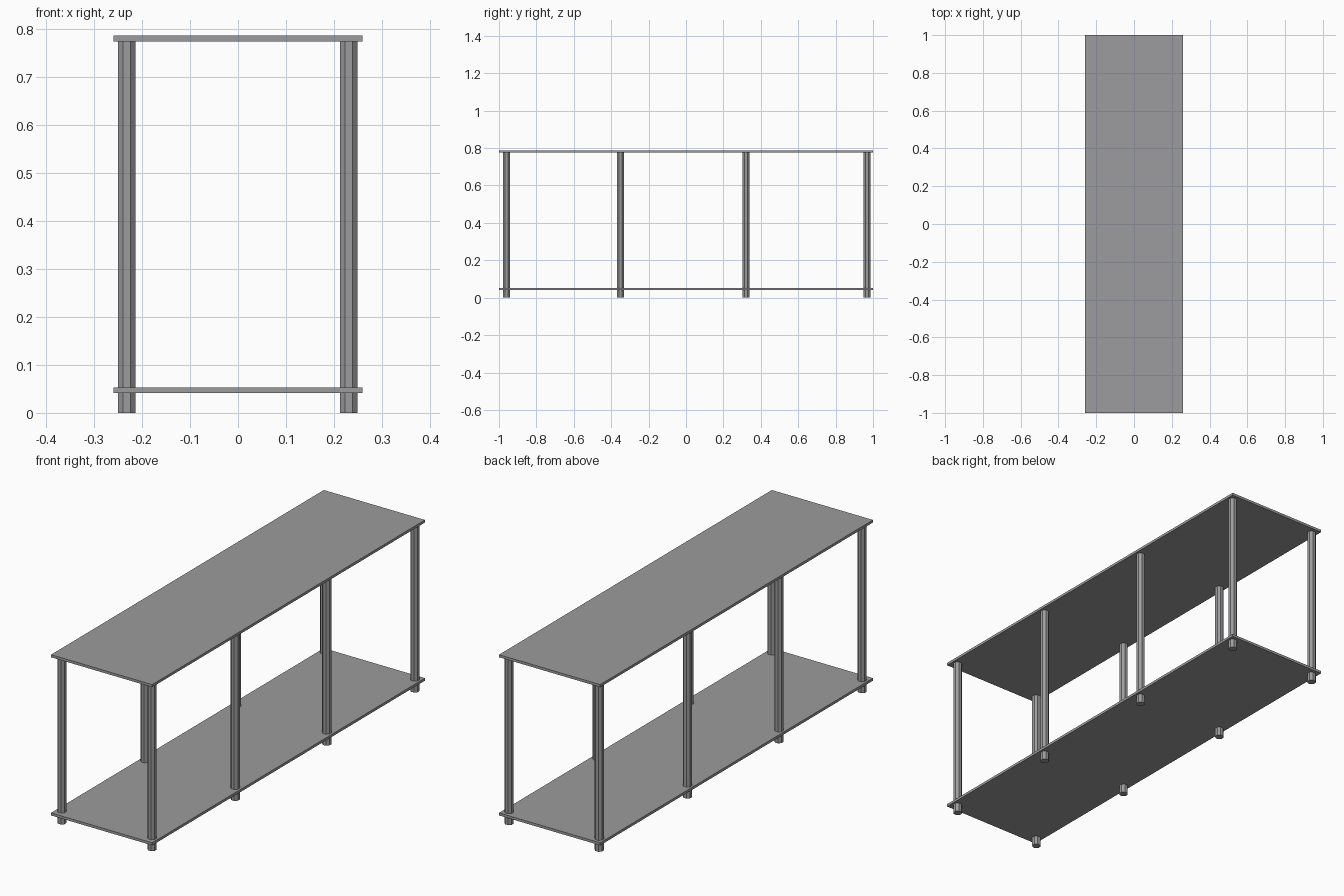
import bpy
import math

if "Cube" in bpy.data.objects:
    bpy.data.objects.remove(bpy.data.objects["Cube"])

TOP_Z = 0.775        # underside of the top shelf
LOW_Z = 0.041        # underside of the lower shelf
THICK = 0.012
LEG_FLAT = 0.0183    # centre to flat side of the octagonal leg

# Dark grey finish
grey = bpy.data.materials.new("dark_grey")
grey.diffuse_color = (0.335, 0.33, 0.34, 1)
grey.use_nodes = True
grey.node_tree.nodes["Principled BSDF"].inputs["Base Color"].default_value = grey.diffuse_color


def finish(name):
    ob = bpy.context.object
    ob.name = name
    ob.data.materials.append(grey)
    return ob


def shelf(name, z):
    bpy.ops.mesh.primitive_cube_add(size=1, location=(0, 0, z + THICK / 2))
    finish(name).scale = (0.519, 2.0, THICK)


def leg(name, x, y):
    # eight-sided post with flat sides facing the axes
    bpy.ops.mesh.primitive_cylinder_add(
        vertices=8, radius=LEG_FLAT / math.cos(math.pi / 8), depth=TOP_Z,
        location=(x, y, TOP_Z / 2), rotation=(0, 0, math.pi / 8))
    finish(name)


# Shelves
shelf("top_shelf", TOP_Z)
shelf("lower_shelf", LOW_Z)

# Two rows of four legs passing through the lower shelf
for side, x in (("left", -0.232), ("right", 0.231)):
    for i, y in enumerate((-0.96, -0.35, 0.321, 0.967)):
        leg(f"{side}_leg_{i + 1}", x, y)
